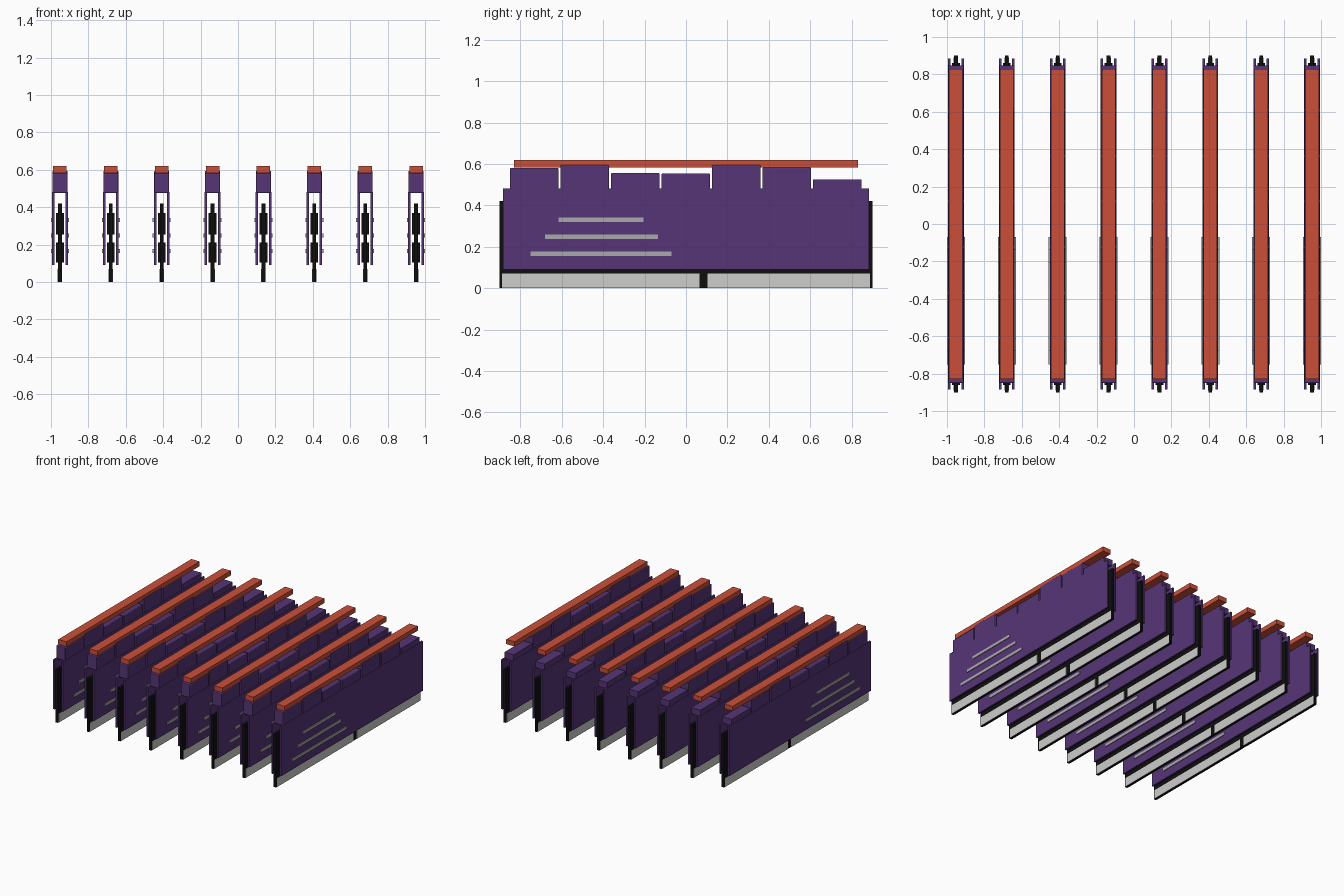
import bpy, bmesh
from mathutils import Matrix, Vector

cube = bpy.data.objects.get("Cube")
if cube:
    bpy.data.objects.remove(cube)


def material(name, srgb):
    linear = [((c / 255 + 0.055) / 1.055) ** 2.4 for c in srgb]
    mat = bpy.data.materials.new(name)
    mat.use_nodes = True
    mat.diffuse_color = (*linear, 1)
    mat.node_tree.nodes["Principled BSDF"].inputs["Base Color"].default_value = (*linear, 1)
    return mat


purple = material("purple metal", (86, 53, 119))
red = material("red diffuser", (204, 79, 57))
black = material("black board", (15, 15, 15))
silver = material("silver contact", (205, 205, 203))
grey = material("grey stripe", (170, 170, 173))


def box_mesh(name, boxes, mat, bevel=0.0):
    """Mesh of boxes, each given as its x, y and z ranges."""
    bm = bmesh.new()
    for ranges in boxes:
        low, high = (Vector(corner) for corner in zip(*ranges))
        place = Matrix.Translation((low + high) / 2) @ Matrix.Diagonal((*(high - low), 1))
        bmesh.ops.create_cube(bm, size=1, matrix=place)
    if bevel:
        bmesh.ops.bevel(bm, geom=bm.edges[:], offset=bevel, segments=3,
                        profile=0.5, affect='EDGES')
    mesh = bpy.data.meshes.new(name)
    bm.to_mesh(mesh)
    bm.free()
    mesh.materials.append(mat)
    return mesh


def both_sides(inner, outer, rects):
    """The same y and z rectangles on the left and the right side."""
    return [(xs, ys, zs) for ys, zs in rects
            for xs in ((inner, outer), (-outer, -inner))]


# Circuit board with memory chips in two rows on each side
board = [((-0.01, 0.01), (-0.9, 0.9), (0, 0.42))]
chip_rects = []
for i in range(8):
    y = -0.86 + i * 0.22
    for zs in ((0.105, 0.21), (0.255, 0.37)):
        chip_rects.append(((y, y + 0.18), zs))

# Edge contacts either side of the key
contact_rects = [((-0.89, 0.065), (0, 0.07)), ((0.105, 0.89), (0, 0.07))]

# Raised stripes on the side plates
stripe_rects = [((-0.75, -0.07), (0.155, 0.177)),
                ((-0.68, -0.135), (0.237, 0.259)),
                ((-0.615, -0.205), (0.32, 0.342))]

# Stepped crown segments
crown = []
for i, top in enumerate((0.58, 0.595, 0.557, 0.554, 0.595, 0.583, 0.525)):
    y = -0.85 + i * 0.244
    crown.append(((-0.04, 0.04), (y, y + 0.234), (0.475, top)))

parts = [
    box_mesh("circuit_board", board, black),
    box_mesh("memory_chips", both_sides(0.01, 0.021, chip_rects), black),
    box_mesh("edge_contacts", both_sides(0.01, 0.012, contact_rects), silver),
    box_mesh("side_plates", both_sides(0.029, 0.042, [((-0.885, 0.885), (0.09, 0.482))]), purple),
    box_mesh("side_stripes", both_sides(0.042, 0.048, stripe_rects), grey),
    box_mesh("crown_segments", crown[:-1], purple, bevel=0.005),
    box_mesh("low_crown_segment", crown[-1:], purple),
    box_mesh("light_bar", [((-0.036, 0.036), (-0.83, 0.83), (0.583, 0.62))], red),
]

# Eight identical modules in a row
count = 8
for n in range(count):
    x = -0.952 + n * 2 * 0.952 / (count - 1)
    for mesh in parts:
        obj = bpy.data.objects.new(f"{mesh.name}_{n + 1}", mesh)
        obj.location.x = x
        bpy.context.collection.objects.link(obj)
